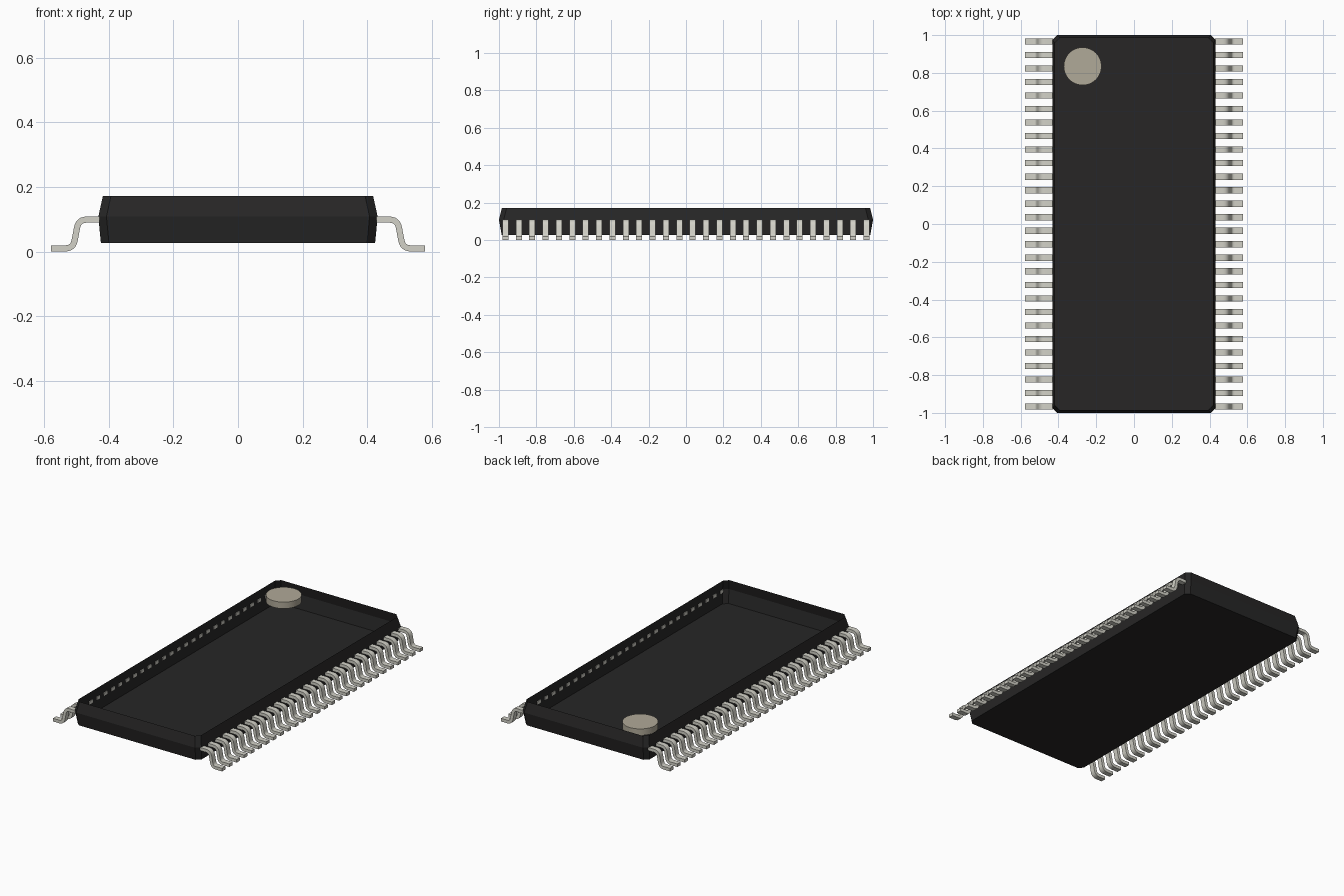
import bpy, bmesh
from math import sin, cos, pi
from mathutils import Vector

cube = bpy.data.objects.get("Cube")
if cube:
    bpy.data.objects.remove(cube, do_unlink=True)


def material(name, rgb):
    m = bpy.data.materials.new(name)
    m.use_nodes = True
    m.diffuse_color = (*rgb, 1)
    bsdf = m.node_tree.nodes["Principled BSDF"]
    bsdf.inputs["Base Color"].default_value = (*rgb, 1)
    bsdf.inputs["Roughness"].default_value = 0.6
    return m


black = material("black plastic", (0.020, 0.0195, 0.0195))
metal = material("lead metal", (0.645, 0.638, 0.572))
tan = material("mark tan", (0.435, 0.398, 0.316))


def finish(name, bm, mat):
    bmesh.ops.recalc_face_normals(bm, faces=bm.faces)
    mesh = bpy.data.meshes.new(name)
    bm.to_mesh(mesh)
    bm.free()
    mesh.materials.append(mat)
    obj = bpy.data.objects.new(name, mesh)
    bpy.context.collection.objects.link(obj)
    return obj


# Body: open-topped tray lofted through three chamfered rectangles
def ring(bm, hx, hy, z, c=0.025):
    pts = [(hx - c, -hy), (hx, c - hy), (hx, hy - c), (hx - c, hy),
           (c - hx, hy), (-hx, hy - c), (-hx, c - hy), (c - hx, -hy)]
    return [bm.verts.new((x, y, z)) for x, y in pts]


bm = bmesh.new()
rings = [ring(bm, 0.424, 0.985, 0.026),
         ring(bm, 0.432, 1.0, 0.108),
         ring(bm, 0.418, 0.984, 0.172)]
floor = bm.faces.new(rings[0][::-1])
for low, high in zip(rings, rings[1:]):
    for i in range(8):
        j = (i + 1) % 8
        bm.faces.new((low[i], low[j], high[j], high[i]))
# Keep normals outward on the open shell
bm.normal_update()
finish_body = bpy.data.meshes.new("body")
bm.to_mesh(finish_body)
bm.free()
finish_body.materials.append(black)
body = bpy.data.objects.new("body", finish_body)
bpy.context.collection.objects.link(body)

# First-pin mark: short disc flush with the rim
bm = bmesh.new()
bmesh.ops.create_cone(bm, cap_ends=True, segments=48, radius1=0.1, radius2=0.1, depth=0.04)
bmesh.ops.translate(bm, verts=bm.verts, vec=(-0.272, 0.835, 0.152))
finish("pin_mark", bm, tan)


# Leads: gull-wing strip, rounded at its two bends
def fillet(a, corner, b, size, steps=6):
    p = corner + (a - corner).normalized() * size
    q = corner + (b - corner).normalized() * size
    return [p.lerp(corner, t).lerp(corner.lerp(q, t), t)
            for t in (i / steps for i in range(steps + 1))]


root, knee, ankle, toe = (Vector(p) for p in
                          ((0.428, 0.099), (0.493, 0.099), (0.51, 0.01), (0.578, 0.01)))
path = [root] + fillet(root, knee, ankle, 0.025) + fillet(knee, ankle, toe, 0.025) + [toe]
half_thick, width, count, pitch = 0.0095, 0.032, 28, 0.0715

upper, lower = [], []
for i, p in enumerate(path):
    d = (path[min(i + 1, len(path) - 1)] - path[max(i - 1, 0)]).normalized()
    n = Vector((-d.y, d.x)) * half_thick
    upper.append(p + n)
    lower.append(p - n)

bm = bmesh.new()
y0 = -pitch * (count - 1) / 2 - width / 2
grid = [[bm.verts.new((p.x, y, p.y)) for p in (u, l) for y in (y0, y0 + width)]
        for u, l in zip(upper, lower)]
order = (0, 1, 3, 2)
for a, b in zip(grid, grid[1:]):
    for k in range(4):
        s, t = order[k], order[(k + 1) % 4]
        bm.faces.new((a[s], a[t], b[t], b[s]))
for end in (grid[0], grid[-1]):
    bm.faces.new([end[k] for k in order])
leads = finish("leads", bm, metal)

row = leads.modifiers.new("row", 'ARRAY')
row.count = count
row.use_relative_offset = False
row.use_constant_offset = True
row.constant_offset_displace = (0, pitch, 0)
leads.modifiers.new("both_sides", 'MIRROR').use_axis[0] = True

# Smooth the rounded parts only
for name in ("leads", "pin_mark"):
    bpy.ops.object.select_all(action='DESELECT')
    obj = bpy.data.objects[name]
    obj.select_set(True)
    bpy.context.view_layer.objects.active = obj
    bpy.ops.object.shade_smooth_by_angle(angle=pi / 6)
